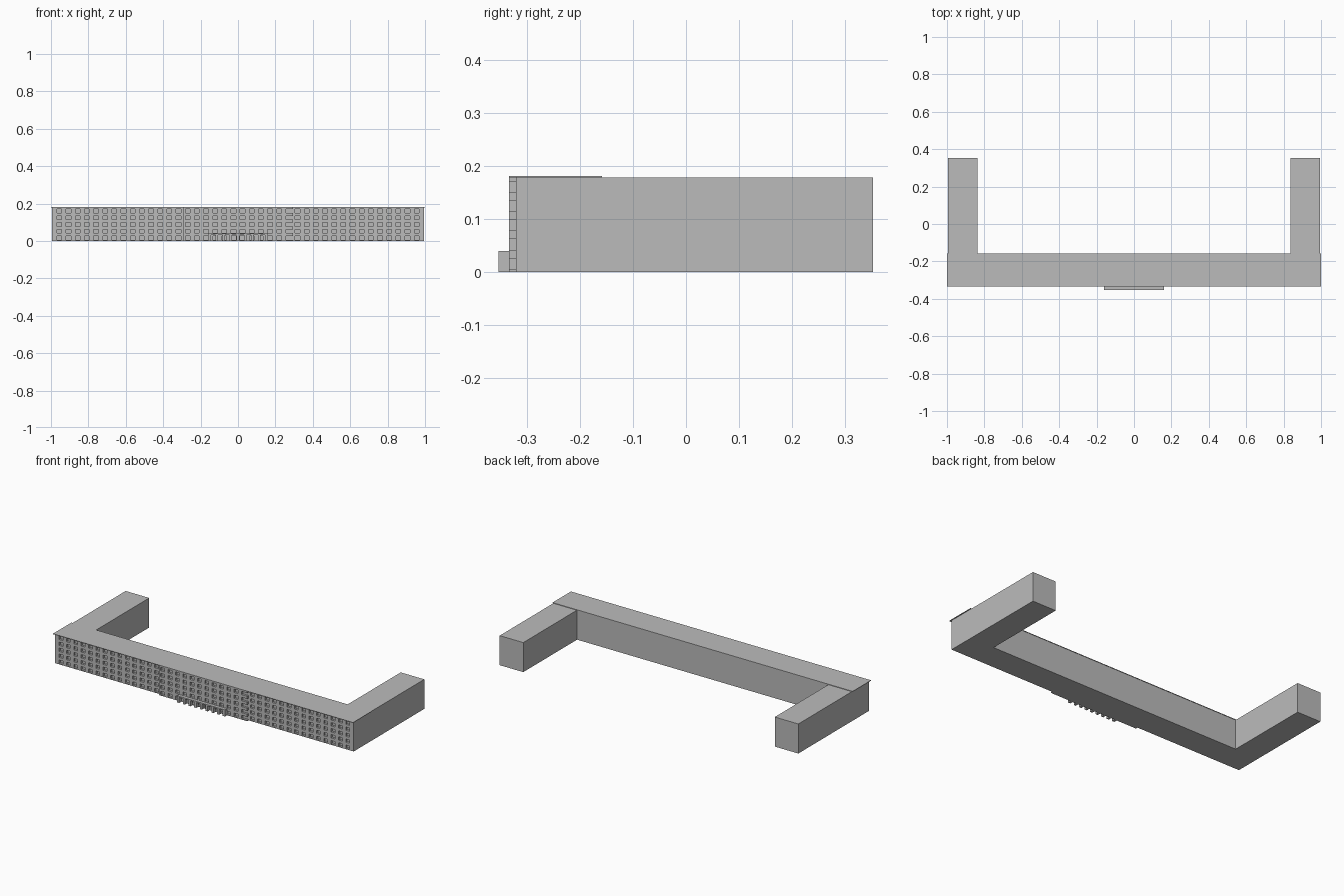
import bpy
import bmesh
from mathutils import Vector

cube = bpy.data.objects.get("Cube")
if cube:
    bpy.data.objects.remove(cube)

grey = bpy.data.materials.new("concrete grey")
grey.use_nodes = True
COLOUR = (0.5, 0.5, 0.5, 1)
grey.diffuse_color = COLOUR
grey.node_tree.nodes["Principled BSDF"].inputs["Base Color"].default_value = COLOUR

HALF = 0.995       # half length of the walls
HEIGHT = 0.178     # wall height below the roof slab
PITCH = 0.049      # window column spacing
STOREY = 0.036     # window row spacing
WIN_W, WIN_H = 0.025, 0.02
SKIN = 0.013       # thickness of the window walls
WALL_Y = -0.32     # front of the long side walls
BAY = 6 * PITCH    # half width of the projecting middle bay


def finish(name, bm):
    mesh = bpy.data.meshes.new(name)
    bm.to_mesh(mesh)
    bm.free()
    mesh.materials.append(grey)
    obj = bpy.data.objects.new(name, mesh)
    bpy.context.collection.objects.link(obj)
    return obj


def box(name, low, high):
    low, high = Vector(low), Vector(high)
    bm = bmesh.new()
    bmesh.ops.create_cube(bm, size=1)
    for v in bm.verts:
        v.co = (low + high) / 2 + v.co * (high - low)
    return finish(name, bm)


def pierced_wall(name, xs, zs, front, depth, is_hole):
    """Grid of panels facing -y, with some left open, thickened backwards."""
    bm = bmesh.new()
    grid = [[bm.verts.new((x, front, z)) for z in zs] for x in xs]
    for i in range(len(xs) - 1):
        for j in range(len(zs) - 1):
            if not is_hole(i, j):
                bm.faces.new((grid[i][j], grid[i + 1][j],
                              grid[i + 1][j + 1], grid[i][j + 1]))
    loose = [v for v in bm.verts if not v.link_faces]
    bmesh.ops.delete(bm, geom=loose, context='VERTS')
    obj = finish(name, bm)
    solid = obj.modifiers.new("thickness", 'SOLIDIFY')
    solid.thickness = depth
    solid.offset = -1
    return obj


def breaks(start, end, centres, size):
    edges = [c + s * size / 2 for c in centres for s in (-1, 1)]
    return [start] + edges + [end]


def window_hole(i, j):
    return i % 2 == 1 and j % 2 == 1


# Window rows and columns
rows = breaks(0, HEIGHT, [0.016 + STOREY * k for k in range(5)], WIN_H)
columns = [PITCH * (k - 19.5) for k in range(40)]
left_cols = [c for c in columns if c > BAY]
right_cols = [c for c in columns if c < -BAY]
bay_cols = [c for c in columns if abs(c) < BAY]

# Main block, with window walls on either side of the bay
core_y = WALL_Y + SKIN
box("main_block", (-HALF, core_y, 0), (HALF, -0.16, HEIGHT))
box("bay_backing", (-BAY, WALL_Y, 0), (BAY, core_y, HEIGHT))
pierced_wall("left_window_wall", breaks(BAY, HALF, left_cols, WIN_W),
             rows, WALL_Y, SKIN, window_hole)
pierced_wall("right_window_wall", breaks(-HALF, -BAY, right_cols, WIN_W),
             rows, WALL_Y, SKIN, window_hole)

# Projecting middle bay, its last column open at the side
bay_xs = breaks(-BAY, BAY, bay_cols, WIN_W)
end_panel = len(bay_xs) - 2
pierced_wall("middle_bay_wall", bay_xs, rows, WALL_Y - SKIN, SKIN,
             lambda i, j: j % 2 == 1 and (i % 2 == 1 or i == end_panel))

# Rear wings
for name, side in (("left_wing", 1), ("right_wing", -1)):
    xs = sorted((side * 0.838, side * HALF))
    box(name, (xs[0], -0.16, 0), (xs[1], 0.352, HEIGHT))

# Thin roof slab overhanging the long front
box("roof_slab", (-1, WALL_Y - SKIN, HEIGHT), (1, -0.158, 0.181))

# Entrance porch with a row of openings
openings = [0.038 * (k - 3.5) for k in range(8)]
pierced_wall("entrance_porch", breaks(-0.16, 0.16, openings, 0.024),
             [0, 0.033, 0.04], -0.353, 0.02,
             lambda i, j: i % 2 == 1 and j == 0)
